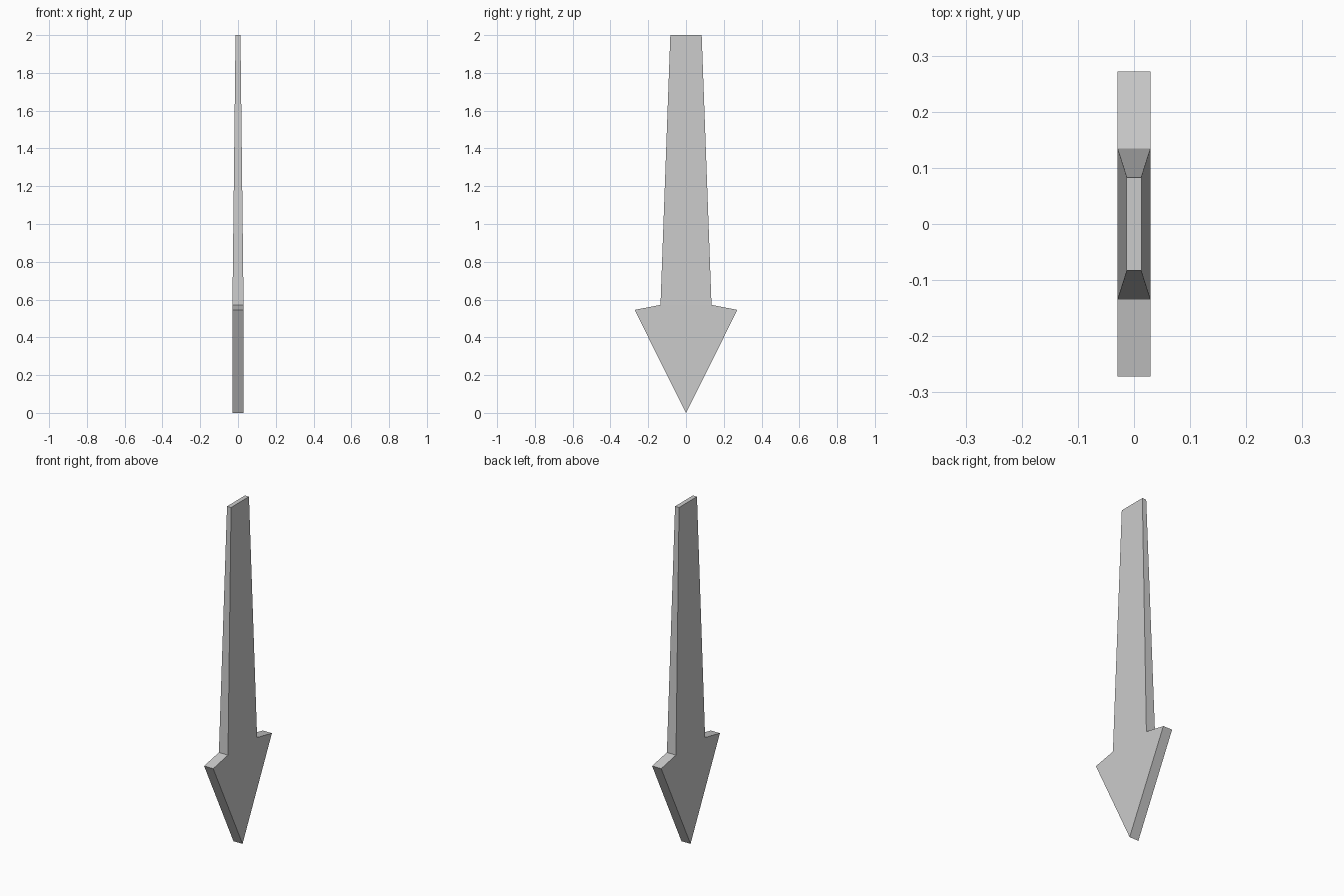
import bpy, bmesh

if "Cube" in bpy.data.objects:
    bpy.data.objects.remove(bpy.data.objects["Cube"])

HALF_T = 0.0295                      # half thickness of the head
HEAD = [(0, 0), (0.272, 0.545), (0.135, 0.572), (-0.135, 0.572), (-0.272, 0.545)]
TOP_X, TOP_Y, TOP_Z = 0.013, 0.083, 2.0

bm = bmesh.new()

# Barbed head: flat profile in the YZ plane, extruded along x
profile = bm.faces.new([bm.verts.new((-HALF_T, y, z)) for y, z in HEAD])
ext = bmesh.ops.extrude_face_region(bm, geom=[profile], use_keep_orig=True)
moved = [v for v in ext["geom"] if isinstance(v, bmesh.types.BMVert)]
bmesh.ops.translate(bm, verts=moved, vec=(2 * HALF_T, 0, 0))
bmesh.ops.recalc_face_normals(bm, faces=bm.faces[:])

# Tapered shaft: pull the neck face up and shrink it
neck = max(bm.faces, key=lambda f: f.calc_center_median().z)
top = bmesh.ops.extrude_discrete_faces(bm, faces=[neck])["faces"][0]
for v in top.verts:
    v.co = (TOP_X if v.co.x > 0 else -TOP_X,
            TOP_Y if v.co.y > 0 else -TOP_Y,
            TOP_Z)
bmesh.ops.recalc_face_normals(bm, faces=bm.faces[:])

mesh = bpy.data.meshes.new("barbed_spike")
bm.to_mesh(mesh)
bm.free()
bpy.context.collection.objects.link(bpy.data.objects.new("barbed_spike", mesh))
